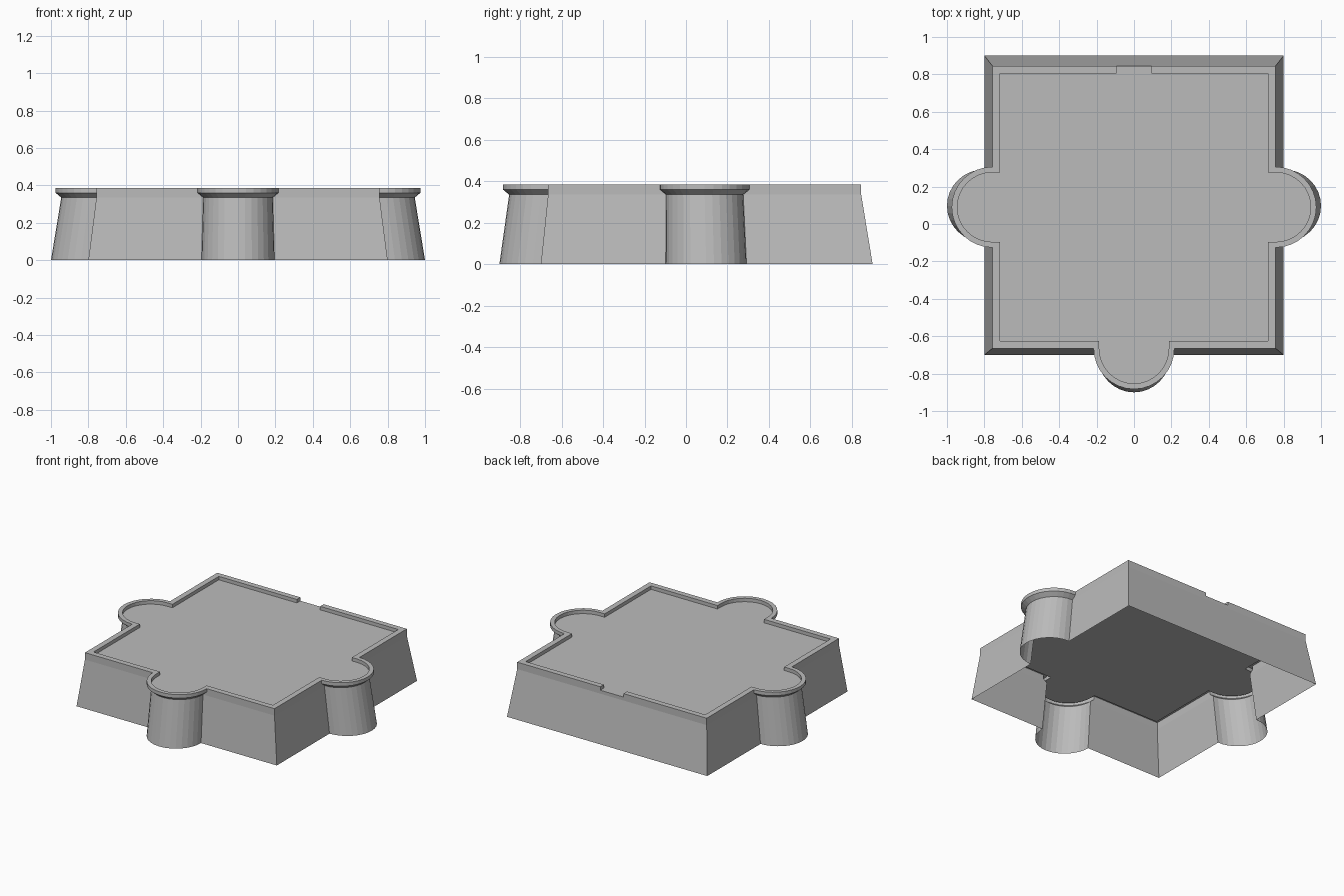
import bpy, bmesh, math
from mathutils import Vector

cube = bpy.data.objects.get("Cube")
if cube:
    bpy.data.objects.remove(cube)

stone = bpy.data.materials.new("grey stone")
stone.use_nodes = True
COLOUR = (0.5, 0.5, 0.5, 1)
stone.diffuse_color = COLOUR
stone.node_tree.nodes["Principled BSDF"].inputs["Base Color"].default_value = COLOUR

NECK, RIM, TOP, DECK = 0.335, 0.36, 0.385, 0.36
SEGMENTS = 16          # facets on each half-round bastion
GATE = 0.093           # half width of the gap in the rear parapet


def bastion(centre, outward, half_width, reach, inset):
    """Half-round bulge on a wall line, with short stems back to an inset line."""
    c, n = Vector(centre), Vector(outward)
    t = Vector((-n.y, n.x))
    pts = [c - n * inset - t * half_width]
    for i in range(SEGMENTS + 1):
        a = math.pi * i / SEGMENTS
        pts.append(c - t * half_width * math.cos(a) + n * reach * math.sin(a))
    pts.append(c - n * inset + t * half_width)
    return pts


def outline(z, half, front, back, mid, half_width, reach, inset=0, gate_z=None):
    """Counter-clockwise fort plan at height z; the gate may drop to gate_z."""
    x, f, b = half - inset, front + inset, back - inset
    bulge = (half_width, reach, inset)
    pts = [Vector((-x, f))] + bastion((0, front), (0, -1), *bulge)
    pts += [Vector((x, f))] + bastion((half, mid), (1, 0), *bulge)
    pts.append(Vector((x, b)))
    ring = [(p.x, p.y, z) for p in pts]
    low = z if gate_z is None else gate_z
    ring += [(GATE, b, z), (GATE, b, low), (-GATE, b, low), (-GATE, b, z)]
    pts = [Vector((-x, b))] + bastion((-half, mid), (-1, 0), *bulge)
    return ring + [(p.x, p.y, z) for p in pts]


def loft(name, rings, cap=False):
    """Skin consecutive rings with quads, optionally closing the last ring."""
    bm = bmesh.new()
    loops = [[bm.verts.new(p) for p in ring] for ring in rings]
    for lower, upper in zip(loops, loops[1:]):
        for i in range(len(lower)):
            j = (i + 1) % len(lower)
            bm.faces.new((lower[i], lower[j], upper[j], upper[i]))
    if cap:
        bm.faces.new(loops[-1])
    bmesh.ops.remove_doubles(bm, verts=bm.verts, dist=1e-5)
    mesh = bpy.data.meshes.new(name)
    bm.to_mesh(mesh)
    bm.free()
    mesh.materials.append(stone)
    obj = bpy.data.objects.new(name, mesh)
    bpy.context.collection.objects.link(obj)
    return obj


# Plans: battered foot, narrow neck, flared rim, inner parapet face
upper = (0.757, -0.665, 0.845, 0.09)
foot = outline(0, 0.8, -0.7, 0.9, 0.097, 0.195, 0.2)
neck = outline(NECK, *upper, 0.186, 0.188)
rim = outline(RIM, *upper, 0.216, 0.218)
crest = outline(TOP, *upper, 0.216, 0.218, gate_z=DECK)
inner_crest = outline(TOP, *upper, 0.186, 0.188, inset=0.04, gate_z=DECK)
inner_foot = outline(DECK, *upper, 0.186, 0.188, inset=0.04)

# Open-bottomed battered walls with bastions, then parapet and deck
loft("fort_walls", [foot, neck])
loft("parapet", [neck, rim, crest, inner_crest, inner_foot])
loft("deck", [inner_foot], cap=True)
